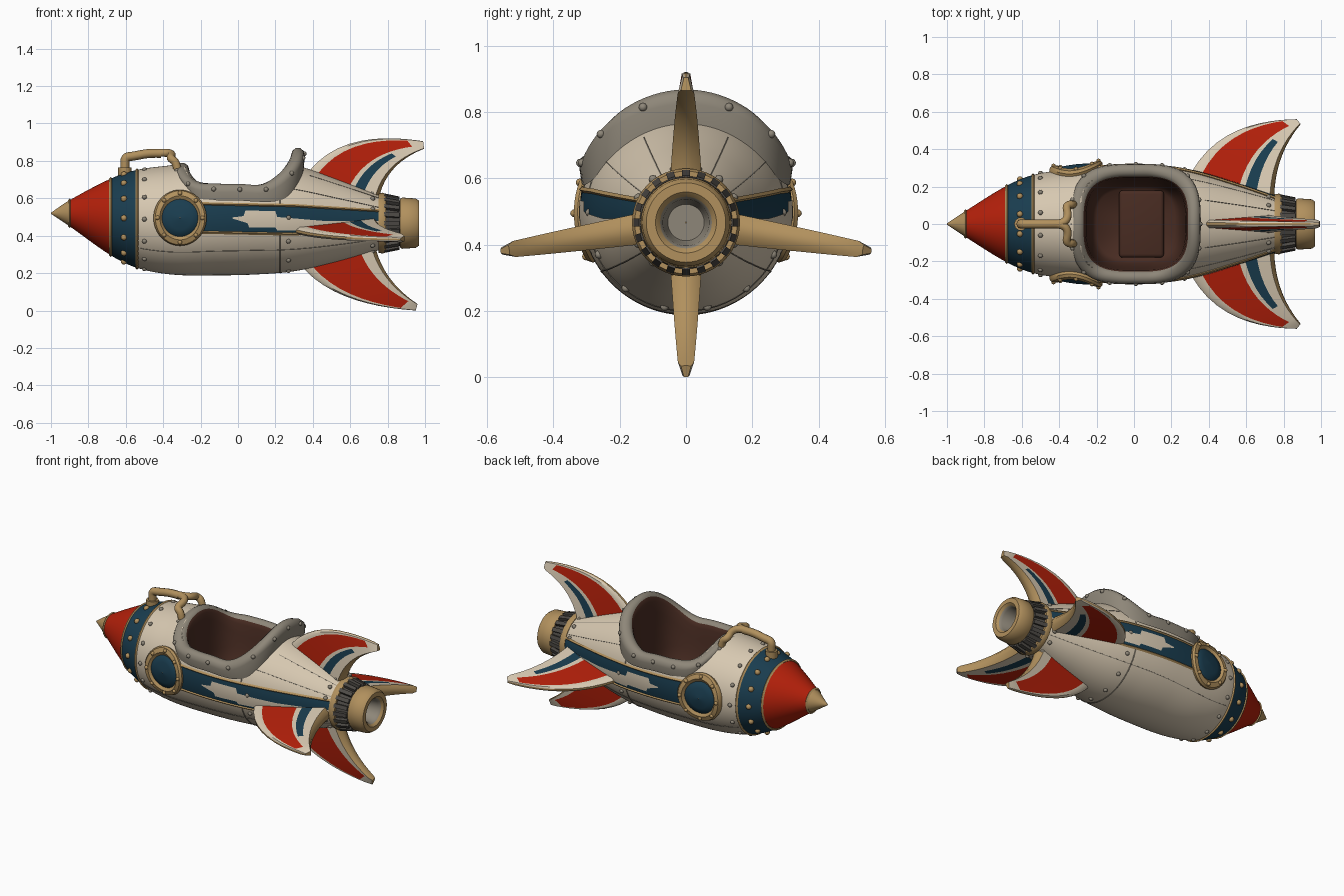
import bpy, bmesh, math
from mathutils import Vector, Matrix

if "Cube" in bpy.data.objects:
    bpy.data.objects.remove(bpy.data.objects["Cube"])

def mat(name, *c):
    m = bpy.data.materials.new(name)
    m.diffuse_color = (*c, 1)
    m.use_nodes = True
    m.node_tree.nodes["Principled BSDF"].inputs["Base Color"].default_value = m.diffuse_color
    return m

CREAM = mat("cream paint", .68, .58, .44)
RED = mat("red paint", .45, .014, .003)
BLUE = mat("blue paint", .010, .046, .078)
GOLD = mat("brass", .44, .28, .11)
GREY = mat("grey trim", .27, .24, .19)
BROWN = mat("brown leather", .066, .025, .016)
DARK = mat("dark metal", .075, .068, .06)

def finish(name, bm, mats, facing=None, angle=40):
    if facing is None:
        bmesh.ops.recalc_face_normals(bm, faces=bm.faces)
    else:
        bm.normal_update()
        if sum(f.normal.dot(Vector(facing)) * f.calc_area() for f in bm.faces) < 0:
            bmesh.ops.reverse_faces(bm, faces=bm.faces)
    me = bpy.data.meshes.new(name)
    bm.to_mesh(me)
    bm.free()
    for m in mats:
        me.materials.append(m)
    o = bpy.data.objects.new(name, me)
    bpy.context.collection.objects.link(o)
    bpy.ops.object.select_all(action='DESELECT')
    o.select_set(True)
    bpy.context.view_layer.objects.active = o
    bpy.ops.object.shade_smooth_by_angle(angle=math.radians(angle))
    return o

def grid(bm, rows, closed=True, rule=lambda i, j: 0):
    """Skin rows of points; rule gives the material of cell i, j."""
    vs = [[bm.verts.new(p) for p in row] for row in rows]
    n = len(rows[0])
    for i in range(len(rows) - 1):
        for j in range(n if closed else n - 1):
            k = (j + 1) % n
            f = bm.faces.new((vs[i][j], vs[i][k], vs[i + 1][k], vs[i + 1][j]))
            f.material_index = rule(i, j)
    return vs

def lin(pts, x):
    for (x0, y0), (x1, y1) in zip(pts, pts[1:]):
        if x <= x1:
            return y0 + (y1 - y0) * max(0, (x - x0) / (x1 - x0))
    return pts[-1][1]

# Hull profile: x, centre height, radius
HULL = [(-1, .52, .003), (-.9, .52, .07), (-.68, .5, .205), (-.54, .49, .262), (-.35, .485, .293),
        (-.1, .503, .315), (.1, .505, .312), (.3, .495, .285), (.55, .48, .215), (.78, .47, .14)]

def hull(x):
    k = max(0, min(len(HULL) - 2, sum(p[0] <= x for p in HULL) - 1))
    a, b = HULL[k], HULL[k + 1]
    p, q = HULL[max(k - 1, 0)], HULL[min(k + 2, len(HULL) - 1)]
    h = b[0] - a[0]
    t = max(0, min(1, (x - a[0]) / h))
    out = []
    for c in (1, 2):
        m0 = (b[c] - p[c]) / (b[0] - p[0]) * h
        m1 = (q[c] - a[c]) / (q[0] - a[0]) * h
        out.append((2*t**3 - 3*t*t + 1) * a[c] + (t**3 - 2*t*t + t) * m0
                   + (3*t*t - 2*t**3) * b[c] + (t**3 - t*t) * m1)
    return out

def on_hull(x, ang, off=0):
    c, r = hull(x)
    return Vector((x, (r + off) * math.sin(ang), c + (r + off) * math.cos(ang)))

def on_side(x, z, s, off=0):
    c, r = hull(x)
    return on_hull(x, s * math.acos(max(-1, min(1, (z - c) / r))), off)

def hull_top(x, y):
    c, r = hull(x)
    return c + math.sqrt(max(r * r - y * y, 0))

TAU = math.tau
N = 3.2  # squareness of the cockpit opening

# Hull with nose colours and cockpit opening
xs = sorted({round(-1 + 1.78 * i / 119, 4) for i in range(120)} | {-.9, -.68, -.54})
bm = bmesh.new()
rings = grid(bm, [[on_hull(x, TAU * j / 96) for j in range(96)] for x in xs],
             rule=lambda i, j: 3 if xs[i] < -.9 else 1 if xs[i] < -.68 else 2 if xs[i] < -.54 else 0)
bm.faces.new(rings[0]).material_index = 3
bm.faces.new(rings[-1]).material_index = 3
hole = []
for f in bm.faces:
    c = f.calc_center_median()
    if c.z > .5 and abs((c.x - .01) / .305) ** N + abs(c.y / .28) ** N < 1:
        hole.append(f)
bmesh.ops.delete(bm, geom=hole, context='FACES')
finish("hull", bm, [CREAM, RED, BLUE, GOLD])

# Cockpit rim and leather tub in one skin
def ramp(a, b, x):
    s = max(0, min(1, (x - a) / (b - a)))
    return s * s * (3 - 2 * s)

def cockpit_row(d, zf, k=1):
    row = []
    for j in range(96):
        t = TAU * j / 96
        rho = k / (abs(math.cos(t)) ** N + abs(math.sin(t)) ** N) ** (1 / N)
        x, y = .01 + .31 * rho * math.cos(t), .285 * rho * math.sin(t)
        path = hull_top(x, y) + .06 * ramp(.08, .32, x) - .02 * ramp(-.12, -.26, x)
        px, py = x + d * rho * math.cos(t), y + d * rho * math.sin(t)
        row.append((px, py, zf(path, px, py)))
    return row

up = lambda h: lambda p, x, y: p + h * (1 - .35 * ramp(-.1, -.28, x))
skirt = lambda p, x, y: max(min(p - .03, hull_top(x, y) - .02), p - .055 - .06 * ramp(.1, .32, x))
flat = lambda z: lambda p, x, y: z
rows = [cockpit_row(.03, skirt), cockpit_row(.037, up(-.01)), cockpit_row(.032, up(.018)),
        cockpit_row(.012, up(.034)), cockpit_row(-.012, up(.034)), cockpit_row(-.03, up(.018)),
        cockpit_row(-.038, up(-.01)), cockpit_row(-.045, up(-.08)), cockpit_row(-.055, flat(.5)),
        cockpit_row(-.075, flat(.4)), cockpit_row(-.1, flat(.36)), cockpit_row(0, flat(.36), .02)]
bm = bmesh.new()
grid(bm, rows, rule=lambda i, j: 0 if i < 5 else 1)
finish("cockpit_rim_and_tub", bm, [GREY, BROWN], (0, 0, 1), 60)

# Seat cushion
bm = bmesh.new()
bmesh.ops.create_cube(bm, size=1, matrix=Matrix.Translation((.04, 0, .375)) @ Matrix.Diagonal((.24, .36, .06, 1)))
bmesh.ops.bevel(bm, geom=bm.edges[:], offset=.02, segments=3, affect='EDGES', profile=.5)
finish("seat_cushion", bm, [BROWN])

# Tubes: handle, seams and stripe borders
def tube(name, pts, r, m, cyclic=False):
    cu = bpy.data.curves.new(name, 'CURVE')
    cu.dimensions, cu.bevel_depth, cu.bevel_resolution = '3D', r, 3 if r > .01 else 0
    cu.use_fill_caps = True
    sp = cu.splines.new('NURBS' if r > .01 else 'POLY')
    sp.points.add(len(pts) - 1)
    for q, p in zip(sp.points, pts):
        q.co = (*p, 1)
    sp.use_endpoint_u, sp.order_u, sp.use_cyclic_u = True, 3, cyclic
    cu.materials.append(m)
    o = bpy.data.objects.new(name, cu)
    bpy.context.collection.objects.link(o)
    bpy.ops.object.select_all(action='DESELECT')
    o.select_set(True)
    bpy.context.view_layer.objects.active = o
    bpy.ops.object.convert(target='MESH')
    bpy.ops.object.shade_smooth_by_angle(angle=math.radians(50))

tube("handle_stem", [(-.605, 0, .71), (-.605, 0, .77), (-.605, 0, .82), (-.56, 0, .825),
                     (-.47, 0, .843), (-.41, 0, .84)], .024, GOLD)
tube("handle_foot", [(-.605, 0, .72), (-.605, 0, .75), (-.605, 0, .765)], .036, GOLD)
for s, side in ((-1, "left"), (1, "right")):
    tube("handle_fork_" + side, [(-.44, 0, .842), (-.38, 0, .845), (-.35, s * .04, .835),
                                 (-.365, s * .1, .815), (-.325, s * .105, .79), (-.32, s * .105, .72)], .022, GOLD)
for x in (-.9, -.68, -.54):
    tube("nose_ring", [on_hull(x, TAU * j / 48) for j in range(48)], .009, GOLD, True)
tube("hull_seam", [on_hull(.225, 1.05 + (TAU - 2.1) * j / 40) for j in range(41)], .003, GREY)
for a in (.5, 1.0, 2.2):
    for s in (-1, 1):
        x0 = .38 if a < .9 else .3 if a == 1.0 else -.52
        tube("long_seam", [on_hull(x0 + (.76 - x0) * i / 24, s * a) for i in range(25)], .0025, GREY)

# Side stripes: plates that follow the hull
def stripe(name, lo, hi, off, m, s):
    x0, x1 = lo[0][0], lo[-1][0]
    px = sorted({p[0] for p in lo + hi} | {round(x0 + (x1 - x0) * i / 32, 4) for i in range(33)})
    bm = bmesh.new()
    grid(bm, [[on_side(x, lin(lo, x) + (lin(hi, x) - lin(lo, x)) * j / 6, s, off) for j in range(7)]
              for x in px], False)
    finish(name, bm, [m], (0, s, 0))

LO, HI = [(-.2, .42), (.3, .41), (.78, .45)], [(-.2, .57), (.3, .56), (.78, .53)]
JLO = [(-.03, .492), (.05, .468), (.06, .445), (.2, .445), (.21, .43), (.45, .43), (.76, .46)]
JHI = [(-.03, .498), (.03, .505), (.04, .535), (.2, .53), (.21, .5), (.45, .48), (.76, .478)]
for s, side in ((-1, "front"), (1, "back")):
    stripe("stripe_" + side, LO, HI, .004, BLUE, s)
    stripe("stripe_flash_" + side, JLO, JHI, .007, CREAM, s)
    for edge in (LO, HI):
        tube("stripe_border_" + side, [on_side(x, lin(edge, x), s, .003) for x in
                                       [-.2 + .98 * i / 30 for i in range(31)]], .009, GOLD)
    # Porthole: brass ring and blue glass wrapped onto the hull
    prof = [(.142, -.01), (.142, .016), (.132, .028), (.108, .028), (.096, .012),
            (.094, .014), (.06, .02), (.002, .022)]
    bm = bmesh.new()
    grid(bm, [[on_side(-.31 + r * math.cos(TAU * j / 48), .495 + r * math.sin(TAU * j / 48), s, o)
               for j in range(48)] for r, o in prof], rule=lambda i, j: 0 if i < 4 else 1)
    finish("porthole_" + side, bm, [GOLD, BLUE], (0, s, 0))

# Fins: skin between a leading and a trailing curve
def bez(p, t):
    return [(1 - t) ** 2 * a + 2 * t * (1 - t) * b + t * t * c for a, b, c in zip(*p)]

US = [0, .06, .12, .2, .3, .4, .5, .6, .68, .76, .84, .9, .95, 1]
VS = [0, .04, .12, .25, .38, .5, .58, .65, .72, .79, .95, 1]

def fin(name, lead, trail, d, flash=True):
    d = Vector(d).normalized()
    n = Vector((1, 0, 0)).cross(d)
    def pt(u, v, w):
        (x0, s0), (x1, s1) = bez(lead, u), bez(trail, u)
        edge = .4 if v in (0, 1) else 1
        h = (.02 + .03 * v) * (1 - .52 * u) * edge * (.65 if u == 1 else 1)
        return Vector((x0 + (x1 - x0) * v, 0, .47)) + d * (s0 + (s1 - s0) * v) + n * (w * h)
    loop = [(v, 1) for v in VS] + [(v, -1) for v in reversed(VS)]
    m = len(VS)
    def rule(i, j):
        if j >= 2 * m - 1 or j == m - 1:
            return 3
        v = min(VS[j], VS[j + 1]) if j < m - 1 else VS[2 * m - 2 - j]
        if v >= .95:
            return 3
        u = US[i]
        if u > .89 or v < .12 or u < .05:
            return 0
        if v < (.58 if flash else .79):
            return 1
        return 2 if flash and .65 <= v < .79 and u < .67 else 0
    bm = bmesh.new()
    vs = grid(bm, [[pt(u, v, w) for v, w in loop] for u in US], rule=rule)
    bm.faces.new(vs[0])
    bm.faces.new(vs[-1]).material_index = 3
    finish(name, bm, [CREAM, RED, BLUE, GOLD])

fin("top_fin", [(.35, .23), (.52, .51), (.99, .435)], [(.75, .11), (.78, .31), (.995, .395)], (0, 0, 1))
fin("bottom_fin", [(.33, .22), (.5, .44), (.95, .47)], [(.73, .11), (.77, .31), (.96, .435)],
    (0, 0, -1), False)
for s, side in ((-1, "front"), (1, "back")):
    fin("side_fin_" + side, [(.28, .22), (.42, .56), (.87, .567)], [(.75, .1), (.74, .36), (.89, .54)],
        (0, s, -.16))

# Exhaust nozzle
prof = [(.75, .13), (.75, .158), (.775, .163), (.79, .155), (.79, .14), (.865, .122), (.865, .13),
        (.878, .137), (.95, .132), (.968, .12), (.968, .092), (.955, .078), (.94, .07), (.88, .062),
        (.86, .055), (.86, .002)]
bm = bmesh.new()
grid(bm, [[(x, r * math.sin(TAU * j / 48), .467 + r * math.cos(TAU * j / 48)) for j in range(48)]
          for x, r in prof],
     rule=lambda i, j: 1 if i == 4 else 0 if i < 11 else 2)
finish("nozzle", bm, [GOLD, DARK, GREY], (1, 0, 0))
bm = bmesh.new()
for j in range(20):
    bmesh.ops.create_cube(bm, size=1, matrix=Matrix.Translation((.82, 0, .467))
                          @ Matrix.Rotation(TAU * j / 20, 4, 'X') @ Matrix.Translation((0, 0, .138))
                          @ Matrix.Rotation(.2, 4, 'Y') @ Matrix.Diagonal((.085, .024, .026, 1)))
finish("nozzle_ribs", bm, [DARK])

# Rivets
def rivets(name, pts, r, m):
    bm = bmesh.new()
    for p in pts:
        bmesh.ops.create_icosphere(bm, subdivisions=2, radius=r, matrix=Matrix.Translation(p))
    finish(name, bm, [m], None, 80)

rivets("nose_band_rivets", [on_hull(-.61, TAU * (j + .5) / 14) for j in range(14)], .017, GOLD)
rivets("hull_rivets", [on_hull(x, TAU * (j + .5) / 14) for x in (-.5, .27, .72) for j in range(14)
                       if x != .27 or 2 < j < 11], .013, GREY)
rivets("rim_rivets", [Vector(p) for p in cockpit_row(.034, up(.004))[::6]], .013, GREY)
rivets("porthole_rivets", [on_side(-.31 + .12 * math.cos(TAU * j / 8), .495 + .12 * math.sin(TAU * j / 8), s, .028)
                           for j in range(8) for s in (-1, 1)], .012, GOLD)
